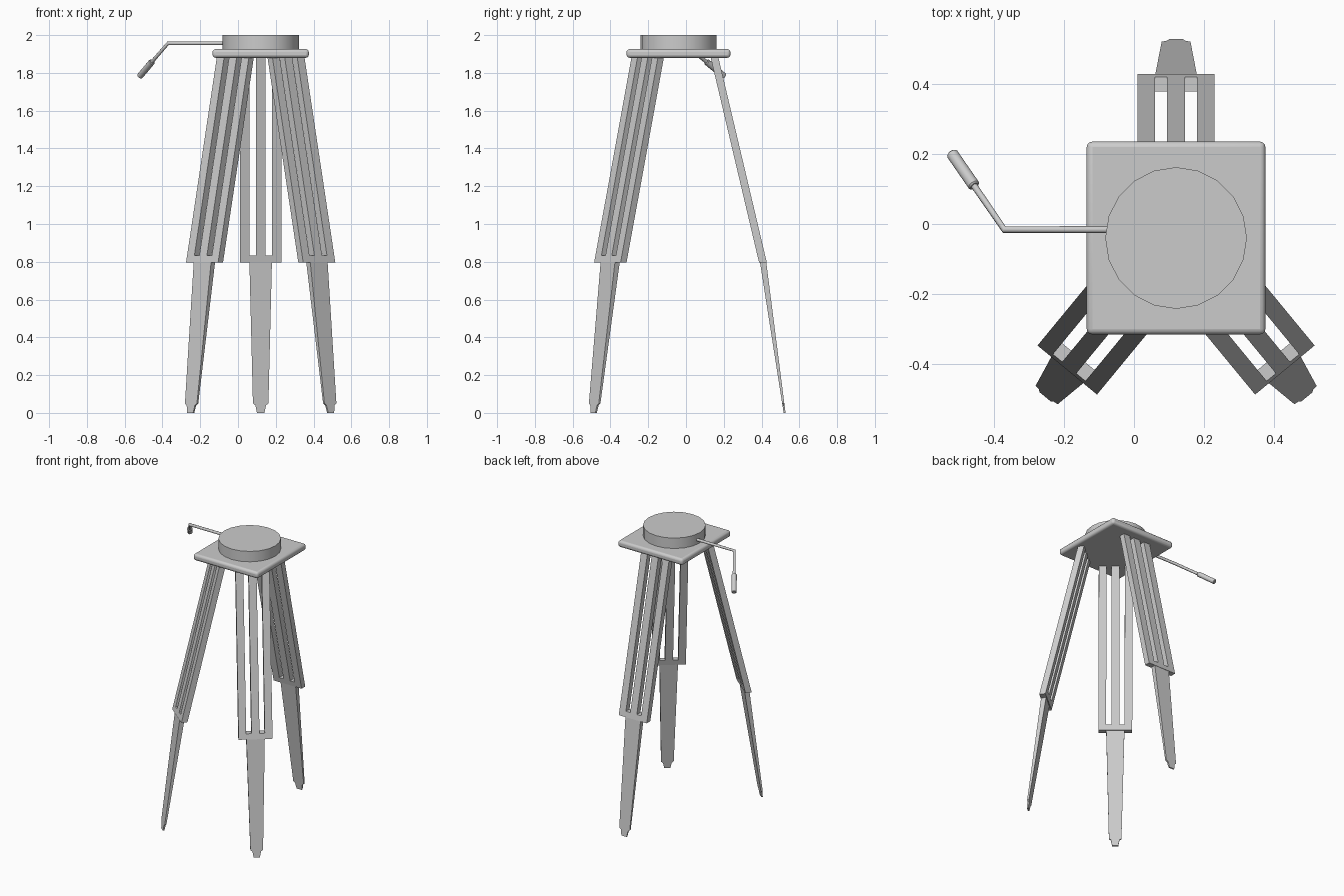
import bpy, bmesh, math
from mathutils import Matrix, Vector

if "Cube" in bpy.data.objects:
    bpy.data.objects.remove(bpy.data.objects["Cube"])

CX, CY = 0.12, -0.04   # centre of the head


def make(name, verts, faces, matrix=Matrix()):
    mesh = bpy.data.meshes.new(name)
    mesh.from_pydata([matrix @ Vector(v) for v in verts], [], faces)
    bm = bmesh.new()
    bm.from_mesh(mesh)
    bmesh.ops.recalc_face_normals(bm, faces=bm.faces)
    bm.to_mesh(mesh)
    bm.free()
    obj = bpy.data.objects.new(name, mesh)
    bpy.context.collection.objects.link(obj)
    return obj


def slab(name, outline, front, back, matrix):
    """Extrude an (x, z) outline between two depths that depend on z."""
    n = len(outline)
    verts = [(x, front(z), z) for x, z in outline] + [(x, back(z), z) for x, z in outline]
    faces = [list(range(n)), list(range(n, 2 * n))]
    faces += [(i, (i + 1) % n, n + (i + 1) % n, n + i) for i in range(n)]
    return make(name, verts, faces, matrix)


def smooth(obj):
    bpy.ops.object.select_all(action='DESELECT')
    obj.select_set(True)
    bpy.context.view_layer.objects.active = obj
    bpy.ops.object.shade_smooth_by_angle(angle=math.radians(35))


def rod(name, a, b, radius, sides=12):
    a, b = Vector(a), Vector(b)
    d = b - a
    bpy.ops.mesh.primitive_cylinder_add(vertices=sides, radius=radius, depth=d.length,
                                        location=(a + b) / 2,
                                        rotation=d.to_track_quat('Z', 'Y').to_euler())
    obj = bpy.context.object
    obj.name = name
    smooth(obj)
    return obj


# Legs: a three-barred upper frame and a tapered lower blade
TOP, SLOT, LOW = 1.885, 0.832, 0.795
frame = [(-0.11, LOW), (0.11, LOW), (0.11, TOP), (0.06, TOP), (0.06, SLOT), (0.026, SLOT), (0.026, TOP),
         (-0.026, TOP), (-0.026, SLOT), (-0.06, SLOT), (-0.06, TOP), (-0.11, TOP)]
half_blade = [(0.06, 0.815), (0.041, 0.05), (0.028, 0.04), (0.02, 0.0)]
blade = half_blade + [(-x, z) for x, z in reversed(half_blade)]

for label, angle, push in (("back", 0, 0), ("front_left", 140.5, 0.02), ("front_right", -140.5, 0.02)):
    m = (Matrix.Translation((CX, CY, 0)) @ Matrix.Rotation(math.radians(angle), 4, 'Z')
         @ Matrix.Translation((0, push, 0)))
    slab(label + "_upper_leg", frame, lambda z: 0.468 - 0.236 * (z - LOW),
         lambda z: 0.427 - 0.236 * (z - LOW), m)
    slab(label + "_lower_leg", blade, lambda z: 0.567 - 0.128 * z,
         lambda z: 0.557 - 0.157 * z, m)

# Rounded mounting plate
bpy.ops.mesh.primitive_cube_add(size=1, location=(CX, CY, 1.903))
plate = bpy.context.object
plate.name = "mounting_plate"
plate.scale = (0.51, 0.55, 0.046)
bpy.ops.object.transform_apply(location=False, rotation=False, scale=True)
bevel = plate.modifiers.new("rounding", 'BEVEL')
bevel.width = 0.016
bevel.segments = 3
smooth(plate)

# Round head
bpy.ops.mesh.primitive_cylinder_add(vertices=20, radius=0.202, depth=0.08, location=(CX, CY, 1.96))
bpy.context.object.name = "head_disc"
smooth(bpy.context.object)

# Bent pan handle, drawn as one swept pipe, with a thicker grip
path = [(-0.07, -0.016, 1.957), (-0.37, -0.016, 1.957), (-0.46, 0.115, 1.853)]
curve = bpy.data.curves.new("pan_handle", 'CURVE')
curve.dimensions = '3D'
curve.bevel_depth = 0.01
curve.bevel_resolution = 2
curve.use_fill_caps = True
spline = curve.splines.new('POLY')
spline.points.add(len(path) - 1)
for p, co in zip(spline.points, path):
    p.co = (*co, 1)
bpy.context.collection.objects.link(bpy.data.objects.new("pan_handle", curve))
grip = rod("handle_grip", (-0.455, 0.108, 1.859), (-0.52, 0.202, 1.782), 0.017)
b = grip.modifiers.new("soft_ends", 'BEVEL')
b.width = 0.004
b.limit_method = 'ANGLE'
b.angle_limit = math.radians(50)
